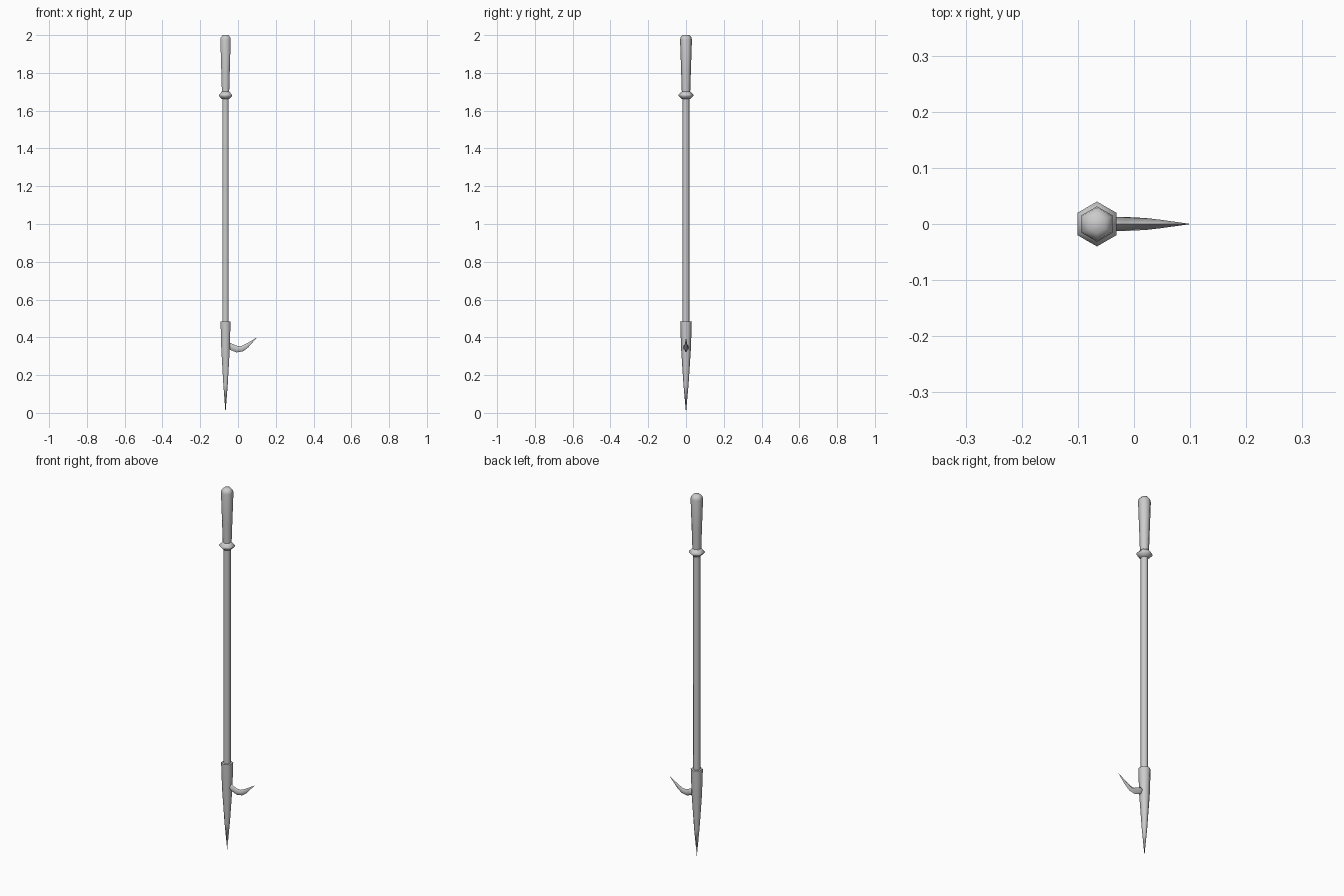
import bpy, bmesh, math
from mathutils import Vector

if "Cube" in bpy.data.objects:
    bpy.data.objects.remove(bpy.data.objects["Cube"])

AXIS_X = -0.066


def loft(name, rings, smooth=65):
    """Skin a list of rings; a ring of one point closes to a tip."""
    bm = bmesh.new()
    loops = [[bm.verts.new(p) for p in ring] for ring in rings]
    for a, b in zip(loops, loops[1:]):
        n = max(len(a), len(b))
        for i in range(n):
            j = (i + 1) % n
            if len(a) == 1:
                bm.faces.new((a[0], b[j], b[i]))
            elif len(b) == 1:
                bm.faces.new((a[i], a[j], b[0]))
            else:
                bm.faces.new((a[i], a[j], b[j], b[i]))
    for end in (loops[0], loops[-1]):
        if len(end) > 2:
            bm.faces.new(end)
    bmesh.ops.recalc_face_normals(bm, faces=bm.faces)
    mesh = bpy.data.meshes.new(name)
    bm.to_mesh(mesh)
    bm.free()
    obj = bpy.data.objects.new(name, mesh)
    bpy.context.collection.objects.link(obj)
    bpy.ops.object.select_all(action='DESELECT')
    obj.select_set(True)
    bpy.context.view_layer.objects.active = obj
    bpy.ops.object.shade_smooth_by_angle(angle=math.radians(smooth))
    return obj


def hex_turned(name, profile):
    """Six-sided turned part with corners facing +y and -y."""
    rings = []
    for r, z in profile:
        count = 6 if r > 0 else 1
        rings.append([(AXIS_X + r * math.cos(math.radians(90 + 60 * i)),
                       r * math.sin(math.radians(90 + 60 * i)), z)
                      for i in range(count)])
    return loft(name, rings)


# Long shaft
hex_turned("shaft", [(0.0185, 0.46), (0.0185, 1.68)])

# Collar and flared grip with domed end
hex_turned("collar", [(0.022, 1.661), (0.040, 1.678), (0.040, 1.684), (0.022, 1.702)])
hex_turned("grip", [(0.022, 1.69), (0.0255, 1.80), (0.0315, 1.975),
                    (0.029, 1.988), (0.017, 2.0)])

# Metal socket tapering to the spike
hex_turned("spike", [(0, 0), (0.0135, 0.15), (0.026, 0.34), (0.0305, 0.483)])

# Curved side hook, diamond section (x, z, half height, half width)
path = [(-0.062, 0.362, 0.017, 0.013), (-0.030, 0.347, 0.017, 0.0125),
        (-0.005, 0.337, 0.017, 0.012), (0.022, 0.340, 0.015, 0.0105),
        (0.048, 0.356, 0.011, 0.0075), (0.101, 0.400, 0, 0)]
hook_rings = []
for i, (x, z, h, w) in enumerate(path):
    a, b = path[max(i - 1, 0)], path[min(i + 1, len(path) - 1)]
    t = Vector((b[0] - a[0], 0, b[1] - a[1])).normalized()
    up = Vector((-t.z, 0, t.x))
    c, side = Vector((x, 0, z)), Vector((0, 1, 0))
    hook_rings.append([c] if h == 0 else
                      [c + up * h, c + side * w, c - up * h, c - side * w])
loft("hook", hook_rings, 100)
